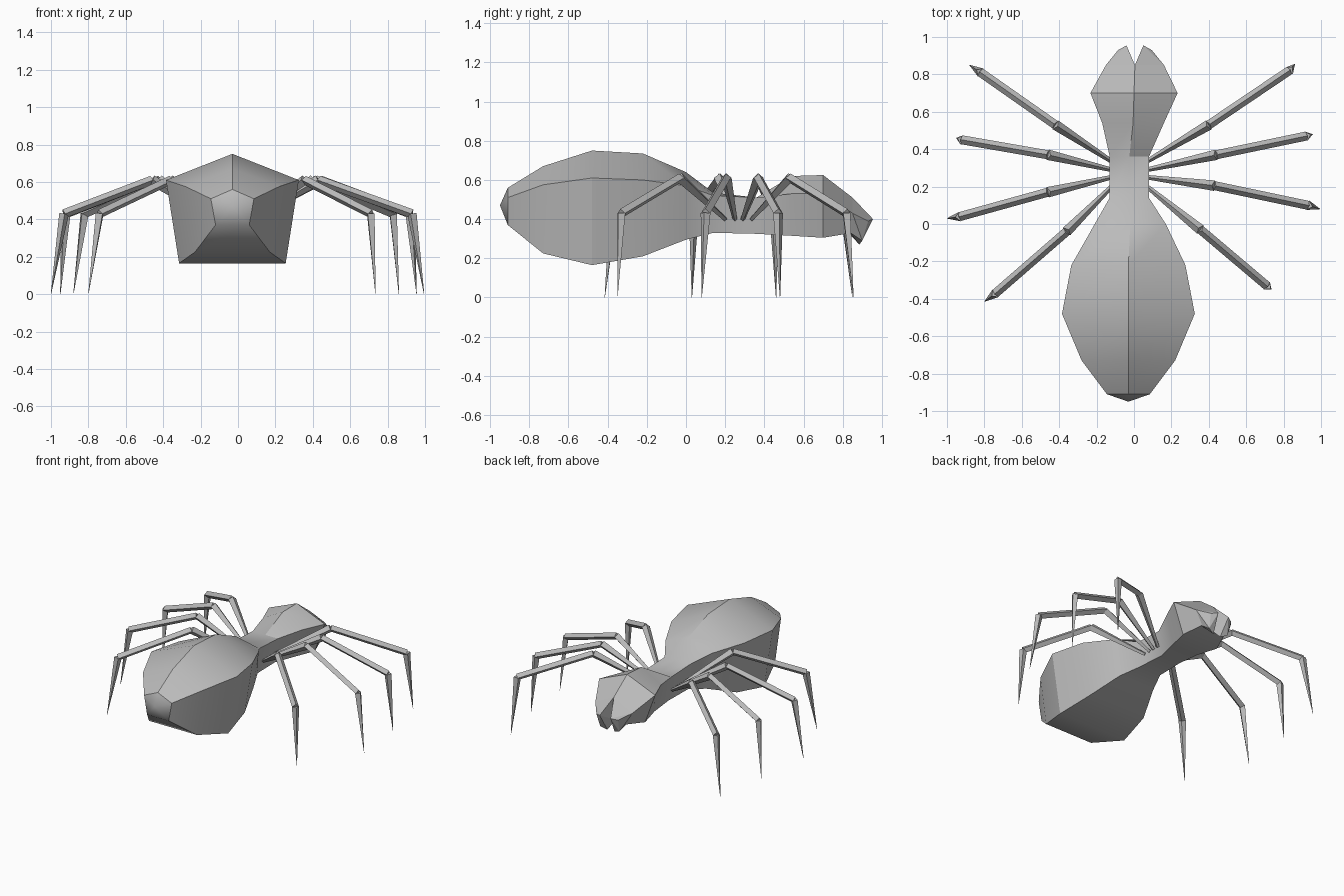
import bpy
import bmesh
import math
from mathutils import Vector

default = bpy.data.objects.get("Cube")
if default:
    bpy.data.objects.remove(default, do_unlink=True)

# Single plain grey material
GREY = (0.5, 0.5, 0.5, 1.0)
grey = bpy.data.materials.new("plain grey")
grey.use_nodes = True
grey.diffuse_color = GREY
grey.node_tree.nodes["Principled BSDF"].inputs["Base Color"].default_value = GREY


def finish(name, bm, smooth=True):
    """Turn a bmesh into a named, shaded object."""
    bmesh.ops.recalc_face_normals(bm, faces=bm.faces)
    mesh = bpy.data.meshes.new(name)
    bm.to_mesh(mesh)
    bm.free()
    mesh.materials.append(grey)
    obj = bpy.data.objects.new(name, mesh)
    bpy.context.collection.objects.link(obj)
    if smooth:
        bpy.ops.object.select_all(action="DESELECT")
        bpy.context.view_layer.objects.active = obj
        obj.select_set(True)
        bpy.ops.object.shade_smooth_by_angle(angle=math.radians(30))
    return obj


def bridge(bm, ring_a, ring_b):
    """Join two rings of equal length with quads."""
    count = len(ring_a)
    for i in range(count):
        j = (i + 1) % count
        bm.faces.new((ring_a[i], ring_a[j], ring_b[j], ring_b[i]))


def pentagon(bm, y, centre, side, base, top, middle, bottom):
    """Five-cornered body section: ridge, two shoulders, two lower corners."""
    corners = [(centre, top), (centre + side, middle), (centre + base, bottom),
               (centre - base, bottom), (centre - side, middle)]
    return [bm.verts.new((x, y, z)) for x, z in corners]


# Body: y, centre x, shoulder half width, base half width, ridge z, shoulder z, base z
SECTIONS = [
    (-.91, -.03, .115, .09, .56, .51, .37),
    (-.73, -.03, .25, .2, .67, .575, .225),
    (-.48, -.03, .355, .285, .75, .61, .165),
    (-.22, -.03, .305, .24, .735, .6, .21),
    (0, -.02, .19, .15, .64, .57, .295),
    (.14, -.025, .105, .09, .535, .52, .33),
    (.36, -.025, .105, .08, .51, .51, .325),
    (.54, -.005, .165, .11, .62, .53, .315),
    (.7, 0, .233, .15, .625, .53, .305),
    (.85, .005, .155, .1, .51, .43, .33),
]
bm = bmesh.new()
rings = [pentagon(bm, *section) for section in SECTIONS]
for ring_a, ring_b in zip(rings, rings[1:]):
    bridge(bm, ring_a, ring_b)
bm.faces.new(rings[-1])
# Pointed end of the abdomen
tip = bm.verts.new((-.03, -.95, .47))
for i in range(5):
    bm.faces.new((rings[0][i], rings[0][(i + 1) % 5], tip))
finish("body", bm)

# Jaws: one hull on each side of the notch
JAW = [(0, .85, .51), (.155, .85, .43), (.1, .84, .33), (0, .83, .33),
       (.045, .955, .4), (.09, .93, .39), (.08, .9, .29), (.03, .885, .27)]
for side, label in ((1, "left"), (-1, "right")):
    bm = bmesh.new()
    points = [bm.verts.new((.005 + side * x, y, z)) for x, y, z in JAW]
    bmesh.ops.convex_hull(bm, input=points)
    finish(label + "_jaw", bm, smooth=False)


def segment(bm, start, end, r_start, r_end):
    """Tapered four-sided bar with one edge on top."""
    start, end = Vector(start), Vector(end)
    along = (end - start).normalized()
    across = along.cross(Vector((0, 0, 1))).normalized()
    up = across.cross(along)
    spokes = (up, across, -up, -across)
    ring_a = [bm.verts.new(start + s * r_start) for s in spokes]
    ring_b = [bm.verts.new(end + s * r_end) for s in spokes]
    bridge(bm, ring_a, ring_b)
    bm.faces.new(ring_a)
    bm.faces.new(ring_b)


def leg(name, root, knee, ankle, foot):
    """Thin thigh, straight shin and a spike that reaches the ground."""
    hip = (*root, .4)
    knee, ankle, foot = (*knee, .61), (*ankle, .43), (*foot, 0)
    bm = bmesh.new()
    segment(bm, hip, knee, .012, .028)
    segment(bm, knee, ankle, .024, .024)
    segment(bm, ankle, foot, .026, .001)
    finish(name, bm, smooth=False)


# Legs: knee, ankle and foot in plan, from the head end to the abdomen
LEGS = {
    "left": [
        ((.4, .53), (.83, .82), (.86, .855)),
        ((.44, .37), (.92, .47), (.955, .48)),
        ((.43, .205), (.93, .1), (.995, .08)),
        ((.355, -.03), (.71, -.33), (.735, -.35)),
    ],
    "right": [
        ((-.42, .53), (-.82, .81), (-.88, .85)),
        ((-.46, .37), (-.92, .45), (-.95, .46)),
        ((-.46, .17), (-.93, .04), (-1, .03)),
        ((-.36, -.04), (-.74, -.37), (-.8, -.415)),
    ],
}
ROOT_Y = (.335, .29, .25, .2)
ORDER = ("back", "mid_back", "mid_front", "front")
for label, legs in LEGS.items():
    root_x = .07 if label == "left" else -.12
    for order, y, joints in zip(ORDER, ROOT_Y, legs):
        leg(f"{label}_{order}_leg", (root_x, y), *joints)
